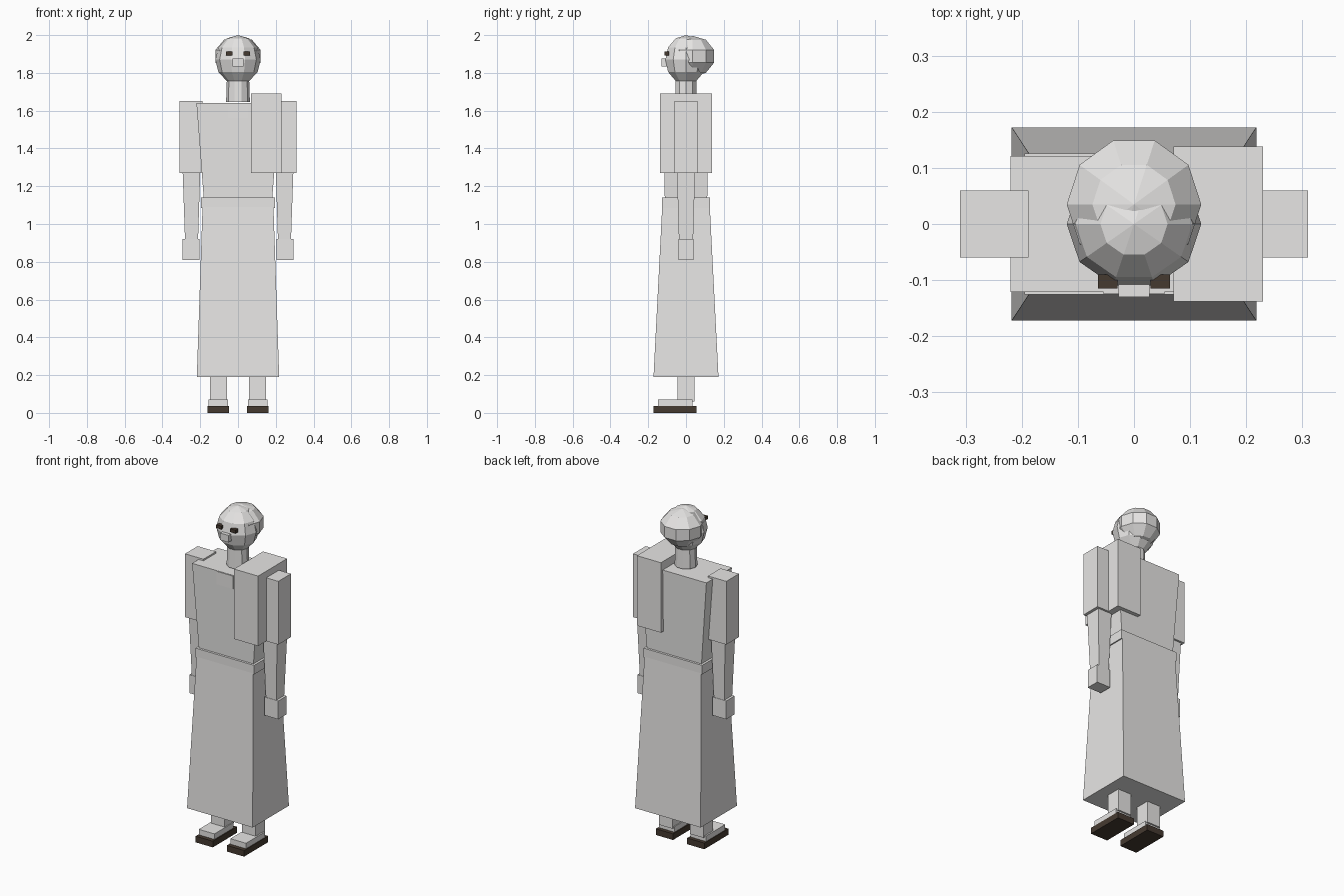
import bpy
import bmesh
from math import sin, cos, pi

cube = bpy.data.objects.get("Cube")
if cube:
    bpy.data.objects.remove(cube)


def material(name, rgb):
    m = bpy.data.materials.new(name)
    m.use_nodes = True
    color = (*rgb, 1)
    m.diffuse_color = color
    m.node_tree.nodes["Principled BSDF"].inputs["Base Color"].default_value = color
    return m


STONE = material("pale grey", (0.8, 0.79, 0.78))
DARK = material("dark brown", (0.06, 0.042, 0.03))


def loft(name, rings, mat):
    """Skin a stack of rings; a ring of one point is a pole."""
    bm = bmesh.new()
    loops = [[bm.verts.new(p) for p in ring] for ring in rings]
    for low, high in zip(loops, loops[1:]):
        n = max(len(low), len(high))
        for i in range(n):
            j = (i + 1) % n
            if len(low) == 1:
                bm.faces.new((low[0], high[j], high[i]))
            elif len(high) == 1:
                bm.faces.new((low[i], low[j], high[0]))
            else:
                bm.faces.new((low[i], low[j], high[j], high[i]))
    for end in (loops[0], loops[-1]):
        if len(end) > 2:
            bm.faces.new(end)
    bmesh.ops.recalc_face_normals(bm, faces=bm.faces)
    mesh = bpy.data.meshes.new(name)
    bm.to_mesh(mesh)
    bm.free()
    mesh.materials.append(mat)
    obj = bpy.data.objects.new(name, mesh)
    bpy.context.scene.collection.objects.link(obj)
    return obj


def block(name, x, y, z, mat=STONE):
    """Straight box from (min, max) pairs."""
    return taper(name, x, y, z[0], x, y, z[1], mat)


def taper(name, x0, y0, z0, x1, y1, z1, mat=STONE):
    """Box whose bottom and top rectangles differ."""
    def rect(x, y, z):
        return [(x[0], y[0], z), (x[1], y[0], z), (x[1], y[1], z), (x[0], y[1], z)]
    return loft(name, [rect(x0, y0, z0), rect(x1, y1, z1)], mat)


def ring(rx, ry, y, z, sides=10):
    return [(rx * cos(2 * pi * i / sides), y + ry * sin(2 * pi * i / sides), z)
            for i in range(sides)]


def ball(name, rx, ry, rz, y, z, bands):
    rings = [[(0, y, z - rz)]]
    for k in range(1, bands):
        a = pi * k / bands
        rings.append(ring(rx * sin(a), ry * sin(a), y, z - rz * cos(a)))
    rings.append([(0, y, z + rz)])
    return loft(name, rings, STONE)


def pm(v):
    return (-v, v)


# Head, hair and face
ball("head", 0.12, 0.115, 0.13, 0, 1.87, 6)
ball("hair", 0.126, 0.126, 0.108, 0.035, 1.888, 5)
loft("neck", [ring(0.063, 0.06, 0, 1.645), ring(0.058, 0.056, 0, 1.8)], STONE)
block("nose", pm(0.028), (-0.13, -0.09), (1.835, 1.877))

# Robe
taper("torso", pm(0.18), pm(0.112), 1.12, pm(0.22), pm(0.121), 1.64)
block("belt", pm(0.195), pm(0.126), (1.085, 1.14))
taper("skirt", pm(0.218), pm(0.172), 0.19, pm(0.187), pm(0.125), 1.11)
block("neckline_flap", pm(0.054), (-0.125, -0.115), (1.56, 1.638))
block("shoulder_drape", (0.07, 0.23), pm(0.138), (1.27, 1.69))

# Paired parts
for side, s in (("left", 1), ("right", -1)):
    def span(a, b):
        return tuple(sorted((s * a, s * b)))
    block(side + "_eye", span(0.029, 0.064), (-0.115, -0.09), (1.892, 1.912), DARK)
    block(side + "_sleeve", span(0.188, 0.31), pm(0.06), (1.27, 1.65))
    taper(side + "_forearm", span(0.212, 0.28), pm(0.037), 0.9,
          span(0.2, 0.293), pm(0.048), 1.28)
    block(side + "_hand", span(0.203, 0.295), pm(0.04), (0.81, 0.92))
    block(side + "_leg", span(0.058, 0.148), pm(0.044), (0.06, 0.3))
    block(side + "_foot", span(0.053, 0.157), (-0.148, 0.034), (0.03, 0.07))
    block(side + "_sole", span(0.047, 0.161), (-0.172, 0.056), (0, 0.037), DARK)
